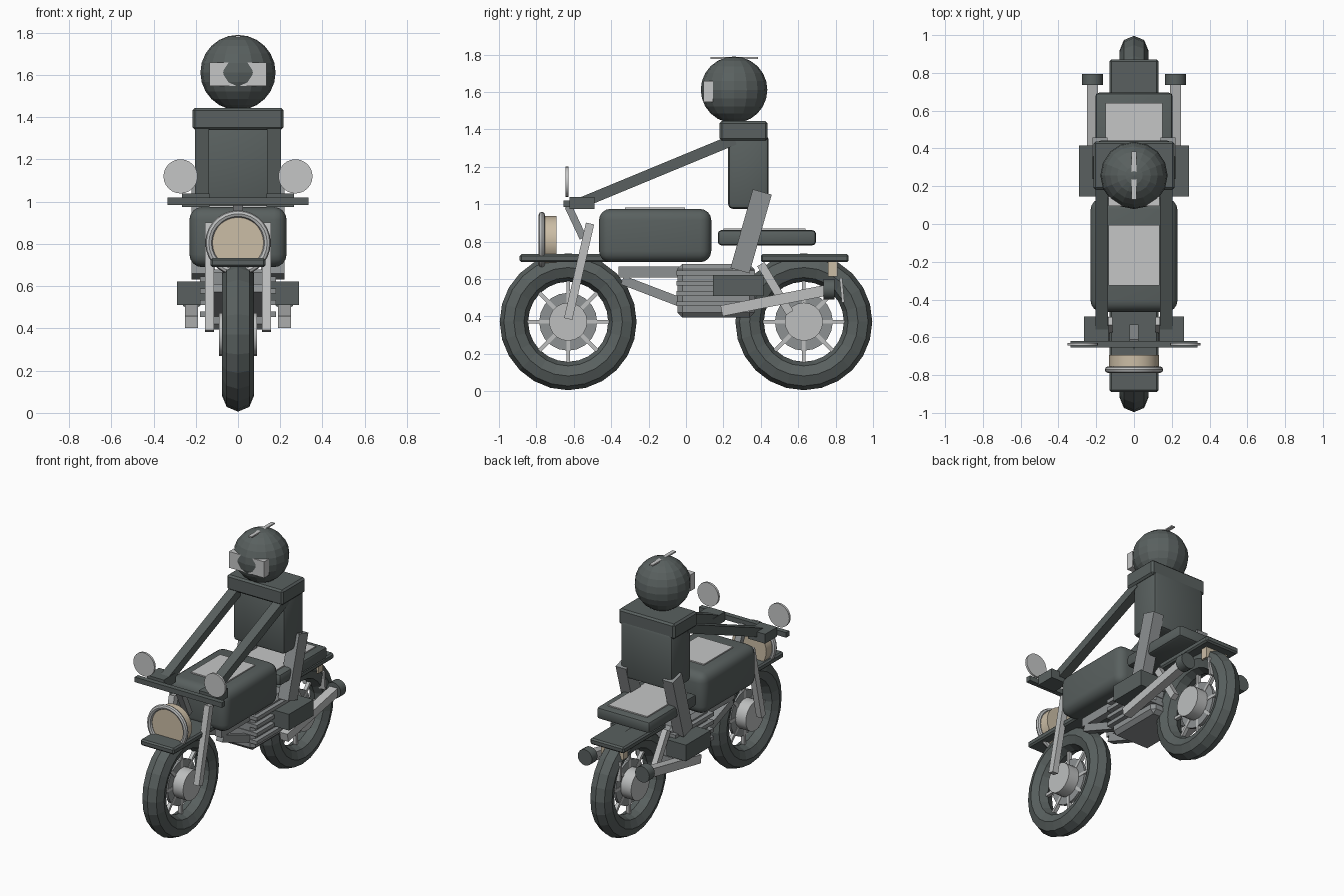
import bpy, bmesh, math
from mathutils import Matrix, Vector

if "Cube" in bpy.data.objects:
    bpy.data.objects.remove(bpy.data.objects["Cube"])


def material(name, rgb):
    m = bpy.data.materials.new(name)
    m.diffuse_color = (*rgb, 1)
    m.use_nodes = True
    m.node_tree.nodes["Principled BSDF"].inputs["Base Color"].default_value = m.diffuse_color
    return m


DARK = material("charcoal", (0.10, 0.118, 0.115))
STEEL = material("steel_grey", (0.27, 0.285, 0.29))
SILVER = material("silver", (0.51, 0.52, 0.52))
PALE = material("pale_grey", (0.56, 0.565, 0.565))
BEIGE = material("lamp_beige", (0.60, 0.51, 0.38))


def finish(name, bm, mat, smooth=False):
    bmesh.ops.recalc_face_normals(bm, faces=bm.faces)
    mesh = bpy.data.meshes.new(name)
    bm.to_mesh(mesh)
    bm.free()
    mesh.materials.append(mat)
    ob = bpy.data.objects.new(name, mesh)
    bpy.context.collection.objects.link(ob)
    if smooth:
        bpy.ops.object.select_all(action='DESELECT')
        ob.select_set(True)
        bpy.context.view_layer.objects.active = ob
        bpy.ops.object.shade_smooth_by_angle(angle=math.radians(40))
    return ob


def box(name, x, y, z, mat, bevel=0.0, segs=1, smooth=False):
    """Box from (min, max) ranges."""
    bm = bmesh.new()
    bmesh.ops.create_cube(bm, size=1)
    for v in bm.verts:
        v.co = [(r[0] + r[1]) / 2 + c * (r[1] - r[0]) for c, r in zip(v.co, (x, y, z))]
    if bevel:
        bmesh.ops.bevel(bm, geom=bm.edges[:], offset=bevel, segments=segs,
                        profile=0.5, affect='EDGES')
    return finish(name, bm, mat, smooth)


def bar(name, x, a, b, wx, t, mat):
    """Square bar between two (y, z) points at a given x."""
    a, b = Vector((x, *a)), Vector((x, *b))
    d = b - a
    bm = bmesh.new()
    bmesh.ops.create_cube(bm, size=1)
    M = (Matrix.Translation((a + b) / 2) @ Matrix.Rotation(math.atan2(-d.y, d.z), 4, 'X')
         @ Matrix.Diagonal((wx, t, d.length, 1)))
    bmesh.ops.transform(bm, matrix=M, verts=bm.verts)
    return finish(name, bm, mat)


def cyl(name, c, r, depth, axis, mat, n=20):
    rot = {'X': Matrix.Rotation(math.pi / 2, 4, 'Y'), 'Y': Matrix.Rotation(math.pi / 2, 4, 'X')}[axis]
    bm = bmesh.new()
    bmesh.ops.create_cone(bm, cap_ends=True, segments=n, radius1=r, radius2=r,
                          depth=depth, matrix=Matrix.Translation(c) @ rot)
    return finish(name, bm, mat, True)


def ring(name, c, R, r, axis, mat, n, m, smooth=False):
    """Torus around the X or Y axis."""
    bm = bmesh.new()
    grid = []
    for i in range(n):
        a = 2 * math.pi * i / n
        row = []
        for j in range(m):
            b = 2 * math.pi * j / m
            q, h = R + r * math.cos(b), r * math.sin(b)
            p = (h, q * math.cos(a), q * math.sin(a)) if axis == 'X' else (q * math.cos(a), h, q * math.sin(a))
            row.append(bm.verts.new(Vector(c) + Vector(p)))
        grid.append(row)
    for i in range(n):
        for j in range(m):
            i2, j2 = (i + 1) % n, (j + 1) % m
            bm.faces.new((grid[i][j], grid[i2][j], grid[i2][j2], grid[i][j2]))
    return finish(name, bm, mat, smooth)


# Wheels: tyre, disc, hub and eight spokes
for label, y in (("front", -0.63), ("rear", 0.63)):
    c = (0, y, 0.372)
    ring(label + "_tyre", c, 0.29, 0.076, 'X', DARK, 24, 8)
    cyl(label + "_brake_disc", c, 0.155, 0.02, 'X', STEEL)
    cyl(label + "_hub", c, 0.102, 0.18, 'X', SILVER)
    for k in range(8):
        a = k * math.pi / 4
        e = (y + 0.225 * math.cos(a), 0.372 + 0.225 * math.sin(a))
        bar(label + "_spoke", 0, (y, 0.372), e, 0.024, 0.02, SILVER)

# Fenders
box("front_fender", (-0.13, 0.13), (-0.89, -0.36), (0.69, 0.733), DARK, 0.01)
box("rear_fender", (-0.13, 0.13), (0.40, 0.87), (0.69, 0.733), DARK, 0.01)

# Headlight and tail light
cyl("headlight", (0, -0.73, 0.805), 0.132, 0.075, 'Y', BEIGE, 24)
ring("headlight_rim", (0, -0.771, 0.805), 0.138, 0.017, 'Y', SILVER, 28, 8, True)
box("tail_light", (-0.085, 0.085), (0.76, 0.81), (0.615, 0.69), BEIGE)
bar("rear_plate", 0, (0.84, 0.475), (0.828, 0.605), 0.17, 0.015, SILVER)

# Tank and seat with pale panels
box("fuel_tank", (-0.23, 0.23), (-0.465, 0.135), (0.69, 0.975), DARK, 0.06, 4, True)
box("tank_panel", (-0.135, 0.135), (-0.325, -0.005), (0.97, 0.983), PALE)
box("seat", (-0.205, 0.205), (0.17, 0.695), (0.78, 0.862), DARK, 0.02, 2, True)
box("seat_panel", (-0.15, 0.15), (0.20, 0.64), (0.858, 0.87), PALE)

# Engine block and cooling fins
box("engine", (-0.15, 0.15), (-0.045, 0.365), (0.395, 0.68), STEEL, 0.025)
for k in range(4):
    z = 0.455 + 0.055 * k
    box("engine_fin", (-0.18, 0.18), (-0.05, 0.37), (z, z + 0.025), STEEL)

# Steering stem and handlebar
bar("steering_stem", 0, (-0.63, 0.99), (-0.55, 0.82), 0.045, 0.04, STEEL)
box("handlebar", (-0.335, 0.335), (-0.655, -0.62), (0.985, 1.02), DARK)

# Paired bike parts
for s in (-1, 1):
    bar("front_fork", s * 0.135, (-0.63, 0.387), (-0.513, 0.897), 0.042, 0.045, SILVER)
    bar("upper_frame_rail", s * 0.10, (-0.36, 0.638), (0.0, 0.638), 0.05, 0.06, STEEL)
    bar("lower_frame_rail", s * 0.10, (-0.34, 0.595), (0.0, 0.465), 0.05, 0.05, STEEL)
    bar("rear_strut", s * 0.13, (0.40, 0.68), (0.555, 0.42), 0.04, 0.045, SILVER)
    bar("exhaust_pipe", s * 0.22, (0.19, 0.43), (0.75, 0.54), 0.06, 0.058, SILVER)
    cyl("exhaust_tip", (s * 0.22, 0.765, 0.545), 0.055, 0.06, 'Y', DARK, 16)
    cyl("mirror", (s * 0.272, -0.637, 1.12), 0.081, 0.015, 'Y', PALE, 24)

# Rider body
box("torso", (-0.2, 0.2), (0.225, 0.442), (0.975, 1.37), DARK, 0.025, 2, True)
box("shoulders", (-0.215, 0.215), (0.18, 0.437), (1.34, 1.445), DARK, 0.012)
for s in (-1, 1):
    bar("arm", s * 0.17, (0.26, 1.347), (-0.55, 1.012), 0.065, 0.058, DARK)
    box("glove", sorted((s * 0.135, s * 0.265)), (-0.622, -0.49), (0.975, 1.04), DARK)
    bar("leg", s * 0.18, (0.408, 1.066), (0.288, 0.645), 0.08, 0.105, STEEL)
    box("boot", sorted((s * 0.14, s * 0.29)), (0.145, 0.415), (0.51, 0.622), DARK)

# Helmet with visor and crest
bm = bmesh.new()
bmesh.ops.create_uvsphere(bm, u_segments=16, v_segments=12, radius=0.178,
                          matrix=Matrix.Translation((0, 0.257, 1.612)))
finish("helmet", bm, DARK)
box("visor", (-0.135, 0.135), (0.094, 0.145), (1.547, 1.66), PALE)
box("helmet_crest", (-0.013, 0.013), (0.13, 0.385), (1.778, 1.787), PALE)
